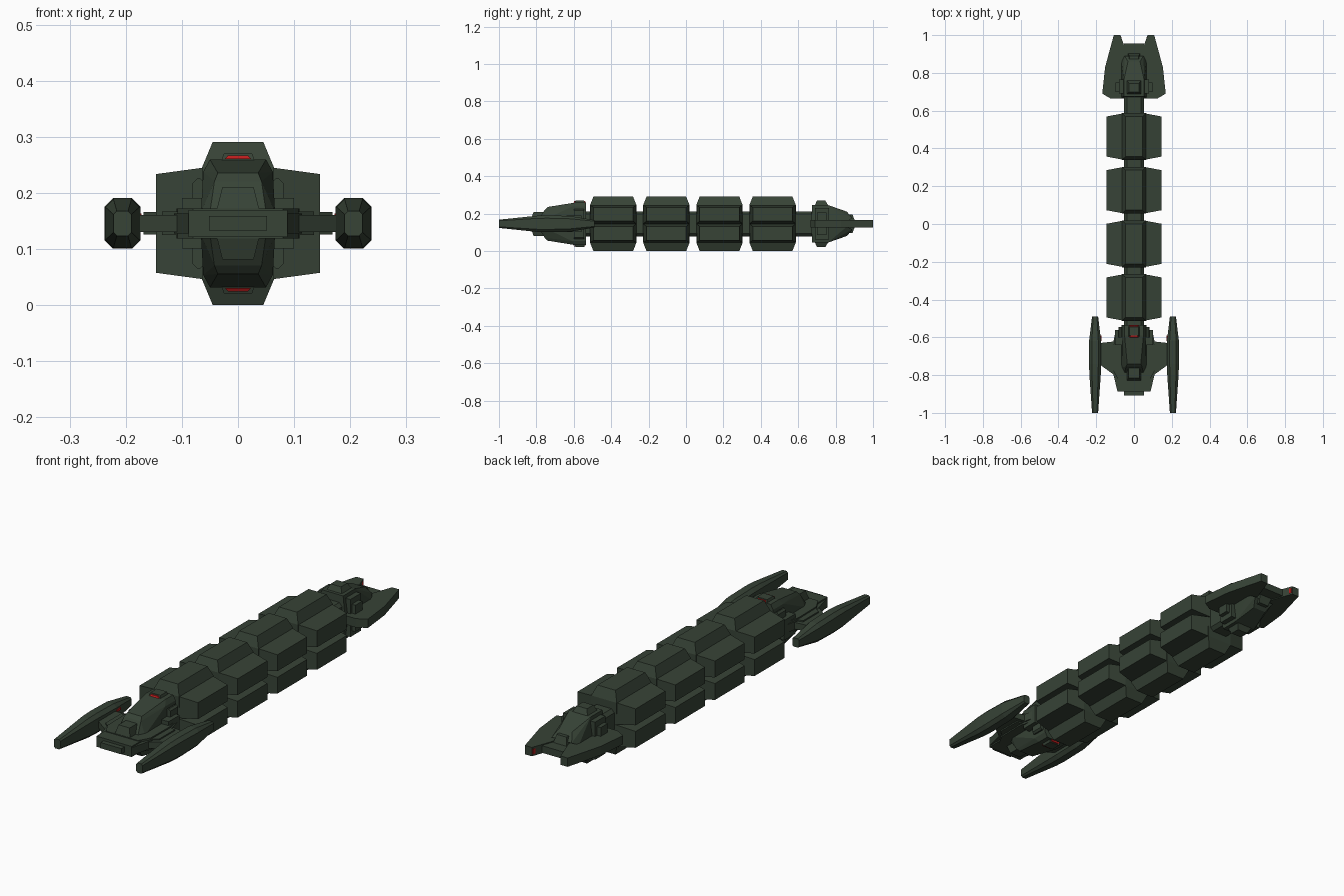
import bpy, bmesh

C = 0.1455  # height of the ship's horizontal symmetry plane


def material(name, rgb):
    m = bpy.data.materials.new(name)
    m.diffuse_color = (*rgb, 1)
    return m


GREEN = material("dark green hull", (0.038, 0.056, 0.037))
RED = material("red light", (0.5, 0.012, 0.012))
WHITE = material("white window", (0.8, 0.8, 0.75))

ONE = [(1, 1)]
SIDES = [(1, 1), (-1, 1)]
TOPBOT = [(1, 1), (1, -1)]
QUAD = [(1, 1), (-1, 1), (1, -1), (-1, -1)]


def hull(name, pts, flips=ONE, mat=GREEN):
    """Convex solid through points (z relative to C), copied by x / z flips."""
    bm = bmesh.new()
    for sx, sz in flips:
        vs = [bm.verts.new((sx * x, y, C + sz * z)) for x, y, z in pts]
        r = bmesh.ops.convex_hull(bm, input=vs)
        junk = [v for v in set(r["geom_interior"] + r["geom_unused"])
                if isinstance(v, bmesh.types.BMVert)]
        bmesh.ops.delete(bm, geom=junk, context='VERTS')
    bmesh.ops.dissolve_limit(bm, angle_limit=0.01, verts=bm.verts[:], edges=bm.edges[:])
    bmesh.ops.recalc_face_normals(bm, faces=bm.faces[:])
    me = bpy.data.meshes.new(name)
    bm.to_mesh(me)
    bm.free()
    me.materials.append(mat)
    ob = bpy.data.objects.new(name, me)
    bpy.context.collection.objects.link(ob)
    return ob


def rect_z(x0, x1, y0, y1, z):
    return [(x, y, z) for x in (x0, x1) for y in (y0, y1)]


def box(x0, x1, y0, y1, z0, z1):
    return rect_z(x0, x1, y0, y1, z0) + rect_z(x0, x1, y0, y1, z1)


def octagon(cx, y, w, h, c):
    """Chamfered rectangle section across the ship."""
    return [(cx + sx * a, y, sz * b) for sx in (1, -1) for sz in (1, -1)
            for a, b in ((w, h - c), (w - c, h))]


def slab(outline, h):
    """Flat plate from an (x, y) outline."""
    return [(x, y, z) for x, y in outline for z in (-h, h)]


# Central spine
hull("spine", octagon(0, -0.62, 0.052, 0.067, 0.015) + octagon(0, 0.70, 0.052, 0.067, 0.015))

# Cargo pods: four rings of top, bottom and quarter side containers
for i in range(4):
    m = -0.389 + i * 0.284
    a, b = m - 0.124, m + 0.124
    hull(f"ridge_pod_{i + 1}",
         rect_z(-0.064, 0.064, a, b, 0.05) + rect_z(-0.064, 0.064, a, b, 0.1)
         + rect_z(-0.045, 0.045, a + 0.018, b - 0.018, C), TOPBOT)
    hull(f"side_pod_{i + 1}",
         [(0.05, y, z) for y in (a, b) for z in (0.0, 0.101)]
         + [(0.146, y, z) for y in (a + 0.018, b - 0.018) for z in (0.014, 0.088)], QUAD)

# Front hull
hull("front_deck", slab([(s * x, y) for s in (1, -1) for x, y in
     ((0.088, -0.885), (0.09, -0.82), (0.113, -0.78), (0.115, -0.65), (0.1, -0.58), (0.06, -0.54))], 0.018))
hull("front_prow", box(-0.088, 0.088, -0.887, -0.8, -0.024, 0.024))
hull("prow_lip", box(-0.052, 0.052, -0.909, -0.88, -0.013, 0.013))
hull("front_flank", slab([(s * x, y) for s in (1, -1) for x, y in
     ((0.08, -0.83), (0.108, -0.78), (0.11, -0.65), (0.09, -0.56))], 0.027))
hull("front_upper_hull",
     rect_z(-0.066, 0.066, -0.76, -0.535, 0.02)
     + [(s * x, y, z) for s in (1, -1) for x, y, z in
        ((0.05, -0.79, 0.02), (0.042, -0.755, 0.075), (0.036, -0.74, 0.09), (0.062, -0.61, 0.092),
         (0.05, -0.59, 0.114), (0.062, -0.535, 0.092), (0.05, -0.535, 0.114))], TOPBOT)
hull("front_cabin", rect_z(-0.039, 0.039, -0.83, -0.74, 0.02)
     + rect_z(-0.028, 0.028, -0.815, -0.74, 0.064), TOPBOT)
hull("front_tower", rect_z(-0.034, 0.034, -0.6, -0.538, 0.1)
     + rect_z(-0.025, 0.025, -0.59, -0.545, 0.125), TOPBOT)
hull("tower_light", rect_z(-0.023, 0.023, -0.602, -0.536, 0.115)
     + rect_z(-0.018, 0.018, -0.598, -0.54, 0.121), TOPBOT, RED)
hull("shoulder_block", octagon(0.07, -0.6, 0.011, 0.08, 0.008)
     + octagon(0.07, -0.545, 0.011, 0.08, 0.008), SIDES)
hull("shoulder_step", box(0.06, 0.1, -0.64, -0.56, -0.045, 0.045), SIDES)
for x in (-0.008, 0, 0.008):
    hull("cabin_window", box(x - 0.0015, x + 0.0015, -0.8165, -0.812, 0.057, 0.06), ONE, WHITE)

# Struts and engine nacelles
hull("strut", slab([(0.09, -0.81), (0.18, -0.745), (0.18, -0.63), (0.09, -0.62)], 0.015), SIDES)
hull("strut_collar", slab([(0.09, -0.79), (0.135, -0.755), (0.135, -0.645), (0.09, -0.635)], 0.021), SIDES)
hull("nacelle",
     octagon(0.206, -1.0, 0.016, 0.022, 0.006) + octagon(0.206, -0.8, 0.030, 0.043, 0.014)
     + octagon(0.206, -0.74, 0.032, 0.045, 0.015) + octagon(0.206, -0.62, 0.032, 0.042, 0.015)
     + octagon(0.206, -0.49, 0.016, 0.020, 0.006), SIDES)
hull("nacelle_light", box(0.172, 0.18, -0.62, -0.59, 0.008, 0.018), SIDES, RED)

# Rear hull
hull("rear_fin", slab([(0.0, 0.665), (0.125, 0.665), (0.168, 0.69), (0.153, 0.83),
                       (0.107, 1.0), (0.072, 1.0), (0.055, 0.92), (0.0, 0.80)], 0.02), SIDES)
hull("fin_light", [(x, y, z) for x, y in ((0.0685, 0.996), (0.075, 0.996), (0.0595, 0.95), (0.066, 0.95))
                   for z in (-0.012, 0.012)], SIDES, RED)
hull("rear_deck", box(-0.052, 0.052, 0.75, 0.955, -0.016, 0.016))
hull("rear_upper_hull", rect_z(-0.066, 0.066, 0.67, 0.86, 0.015)
     + rect_z(-0.05, 0.05, 0.67, 0.89, 0.03)
     + [(s * x, y, z) for s in (1, -1) for x, y, z in
        ((0.054, 0.675, 0.1), (0.054, 0.76, 0.1), (0.032, 0.86, 0.065))], TOPBOT)
hull("rear_tower", rect_z(-0.042, 0.042, 0.685, 0.765, 0.09)
     + rect_z(-0.026, 0.026, 0.70, 0.745, 0.124), TOPBOT)
hull("rear_cabin", rect_z(-0.034, 0.034, 0.85, 0.905, 0.01)
     + rect_z(-0.025, 0.025, 0.85, 0.89, 0.05), TOPBOT)
hull("rear_side_block", box(0.055, 0.08, 0.69, 0.765, 0.01, 0.085), QUAD)
hull("rear_side_pod", box(0.075, 0.098, 0.70, 0.75, 0.01, 0.06), QUAD)
